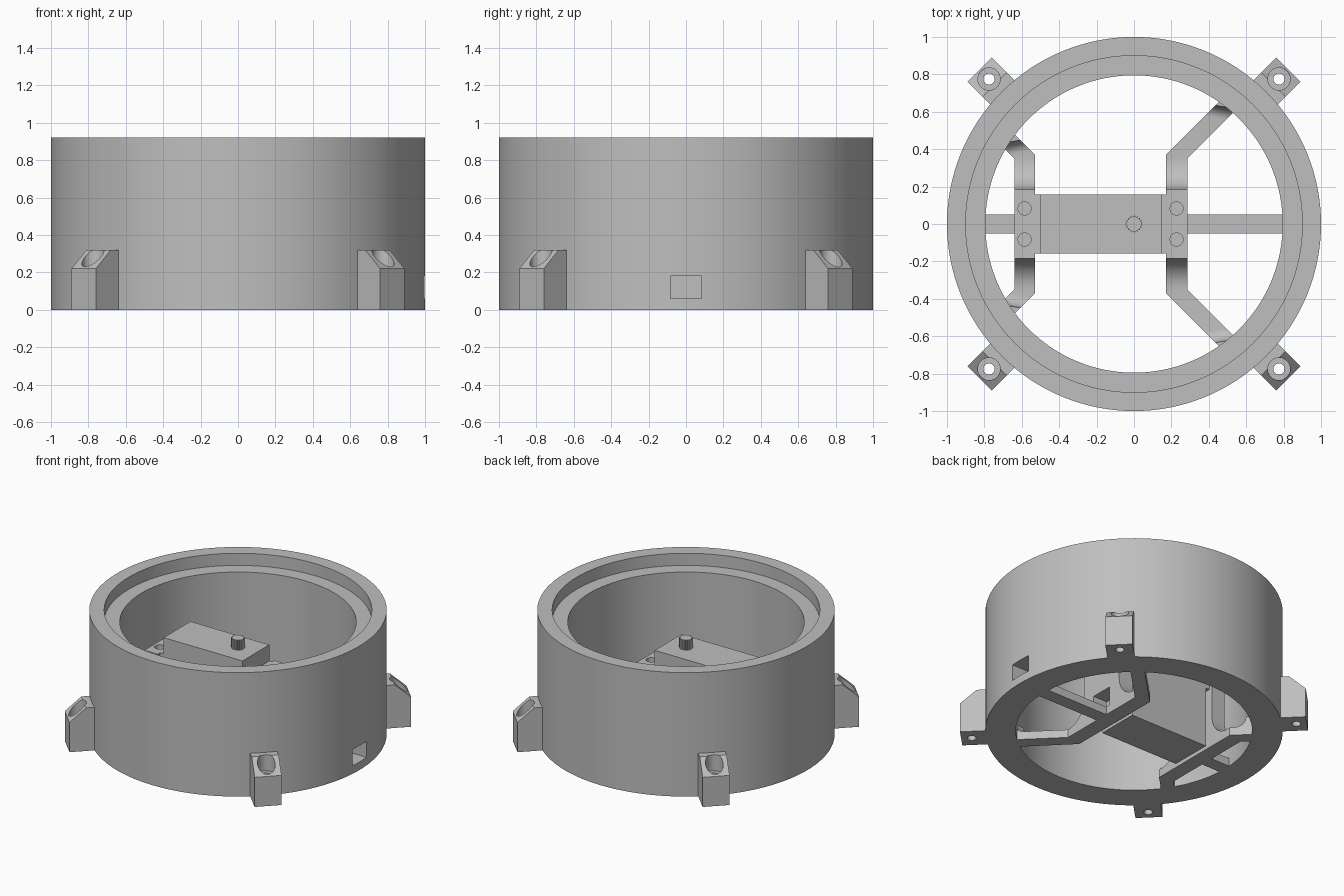
import bpy, bmesh, math
from mathutils import Matrix, Vector

if "Cube" in bpy.data.objects:
    bpy.data.objects.remove(bpy.data.objects["Cube"])

GREY = (0.52, 0.52, 0.52, 1)
mat = bpy.data.materials.new("grey plastic")
mat.use_nodes = True
mat.diffuse_color = GREY
mat.node_tree.nodes["Principled BSDF"].inputs["Base Color"].default_value = GREY

INNER, ARM_TOP, PILLAR_TOP = 0.795, 0.06, 0.52


def finish(name, bm):
    bmesh.ops.recalc_face_normals(bm, faces=bm.faces)
    me = bpy.data.meshes.new(name)
    bm.to_mesh(me)
    bm.free()
    ob = bpy.data.objects.new(name, me)
    bpy.context.collection.objects.link(ob)
    me.materials.append(mat)
    return ob


def box(name, x0, x1, y0, y1, z0, z1):
    bm = bmesh.new()
    bmesh.ops.create_cube(bm, size=1)
    for v in bm.verts:
        v.co = (x0 + (v.co.x + 0.5) * (x1 - x0), y0 + (v.co.y + 0.5) * (y1 - y0),
                z0 + (v.co.z + 0.5) * (z1 - z0))
    return finish(name, bm)


def cylinder(name, x, y, r, z0, z1, sides=32):
    bm = bmesh.new()
    bmesh.ops.create_cone(bm, cap_ends=True, segments=sides, radius1=r, radius2=r,
                          depth=z1 - z0, matrix=Matrix.Translation((x, y, (z0 + z1) / 2)))
    return finish(name, bm)


def prism(name, loop, offset):
    """Extrude a closed loop of 3D points by an offset."""
    bm = bmesh.new()
    face = bm.faces.new([bm.verts.new(p) for p in loop])
    out = bmesh.ops.extrude_face_region(bm, geom=[face])
    bmesh.ops.translate(bm, vec=offset, verts=[g for g in out["geom"] if isinstance(g, bmesh.types.BMVert)])
    return finish(name, bm)


def activate(ob):
    bpy.ops.object.select_all(action="DESELECT")
    ob.select_set(True)
    bpy.context.view_layer.objects.active = ob


def cut(ob, cutters):
    for c in cutters:
        mod = ob.modifiers.new("cut", "BOOLEAN")
        mod.operation, mod.solver, mod.object = "DIFFERENCE", "EXACT", c
        activate(ob)
        bpy.ops.object.modifier_apply(modifier=mod.name)
        bpy.data.objects.remove(c)


def smooth(ob):
    activate(ob)
    bpy.ops.object.shade_smooth_by_angle(angle=math.radians(30))


# Housing ring with a stepped rim and a cable window
bm = bmesh.new()
profile = [(INNER, 0), (1, 0), (1, 0.92), (0.9, 0.92), (0.9, 0.83), (INNER, 0.83)]
verts = [bm.verts.new((r, 0, z)) for r, z in profile]
edges = [bm.edges.new((verts[i], verts[i - 1])) for i in range(len(verts))]
bmesh.ops.spin(bm, geom=verts + edges, cent=(0, 0, 0), axis=(0, 0, 1),
               angle=math.tau, steps=128, use_merge=True)
bmesh.ops.remove_doubles(bm, verts=bm.verts, dist=1e-4)
ring = finish("housing_ring", bm)
cut(ring, [box("window_cutter", 0.7, 1.1, -0.083, 0.083, 0.06, 0.18)])
smooth(ring)

# Four sloped screw lugs with counterbored holes
for i in range(4):
    side = [(0.9, 0), (1.167, 0), (1.167, 0.22), (1.054, 0.32), (0.9, 0.32)]
    lug = prism(f"screw_lug_{i + 1}", [(r, -0.092, z) for r, z in side], (0, 0.184, 0))
    cut(lug, [cylinder("bore", 1.096, 0, 0.06, 0.2, 0.5),
              cylinder("hole", 1.096, 0, 0.03, -0.1, 0.4)])
    # keep the part inside the ring wall hidden
    lug.data.transform(Matrix.Rotation(math.pi / 4 + i * math.pi / 2, 4, "Z"))
    smooth(lug)


def arm(name, inner, outer, sx, sy):
    """Filleted foot of a pillar that bends diagonally out to the ring."""
    stations = []
    r = 0.16
    for k in range(11):
        a = k / 10 * math.pi / 2
        y, z = 0.185 + r * (1 - math.cos(a)), ARM_TOP + r * (1 - math.sin(a))
        stations.append((Vector((inner, y)), Vector((outer, y)), z))
    p, q = Vector((inner, 0.37)), Vector((outer, 0.35))
    stations.append((p, q, ARM_TOP))
    d = Vector((1 if outer > inner else -1, 1)).normalized()
    d.x = abs(d.x) * sx
    m = (p + q) / 2
    b = m.dot(d)
    reach = -b + math.sqrt(b * b - m.dot(m) + INNER ** 2)
    f = 0.08
    for k in range(9):
        a = k / 8 * math.pi / 2
        s, z = reach - f + f * math.sin(a), ARM_TOP + f * (1 - math.cos(a))
        stations.append((p + d * s, q + d * s, z))
    s = reach + 0.07
    stations.append((p + d * s, q + d * s, ARM_TOP + f))
    bm = bmesh.new()
    rows = [[bm.verts.new((v.x, v.y * sy, h)) for v, h in ((a, 0), (b, 0), (b, z), (a, z))]
            for a, b, z in stations]
    for one, two in zip(rows, rows[1:]):
        for j in range(4):
            bm.faces.new((one[j - 1], one[j], two[j], two[j - 1]))
    bm.faces.new(rows[0])
    bm.faces.new(rows[-1])
    smooth(finish(name, bm))


# Motor supports: notched pillar, two bent arms and one straight arm on each side
for side, inner, outer, sx in (("left", 0.17, 0.285, 1), ("right", -0.53, -0.64, -1)):
    lo, hi = sorted((inner, outer))
    pillar = box(f"{side}_pillar", lo, hi, -0.185, 0.185, 0, PILLAR_TOP)
    mid = (lo + hi) / 2
    cut(pillar, [box("notch", lo - 0.1, hi + 0.1, -0.083, 0.083, ARM_TOP, 0.2)] +
        [cylinder("screw_hole", mid, y, 0.035, 0.4, 0.6) for y in (-0.083, 0.083)])
    smooth(pillar)
    arm(f"{side}_back_arm", inner, outer, sx, 1)
    arm(f"{side}_front_arm", inner, outer, sx, -1)
    ends = sorted((outer, 0.85 * sx))
    box(f"{side}_straight_arm", ends[0], ends[1], -0.05, 0.05, 0, ARM_TOP)

# Motor body with mounting flanges
box("motor_body", -0.5, 0.147, -0.157, 0.157, 0, 0.64)
box("right_flange", -0.53, -0.5, -0.157, 0.157, 0.45, PILLAR_TOP)
box("left_flange", 0.147, 0.17, -0.157, 0.157, 0.45, PILLAR_TOP)

# Toothed drive shaft
TEETH = 20
loop = []
for i in range(TEETH * 2):
    r = 0.046 if i % 2 else 0.039
    a = math.pi * i / TEETH
    loop.append((r * math.cos(a), r * math.sin(a), 0.63))
prism("drive_shaft", loop, (0, 0, 0.085))
